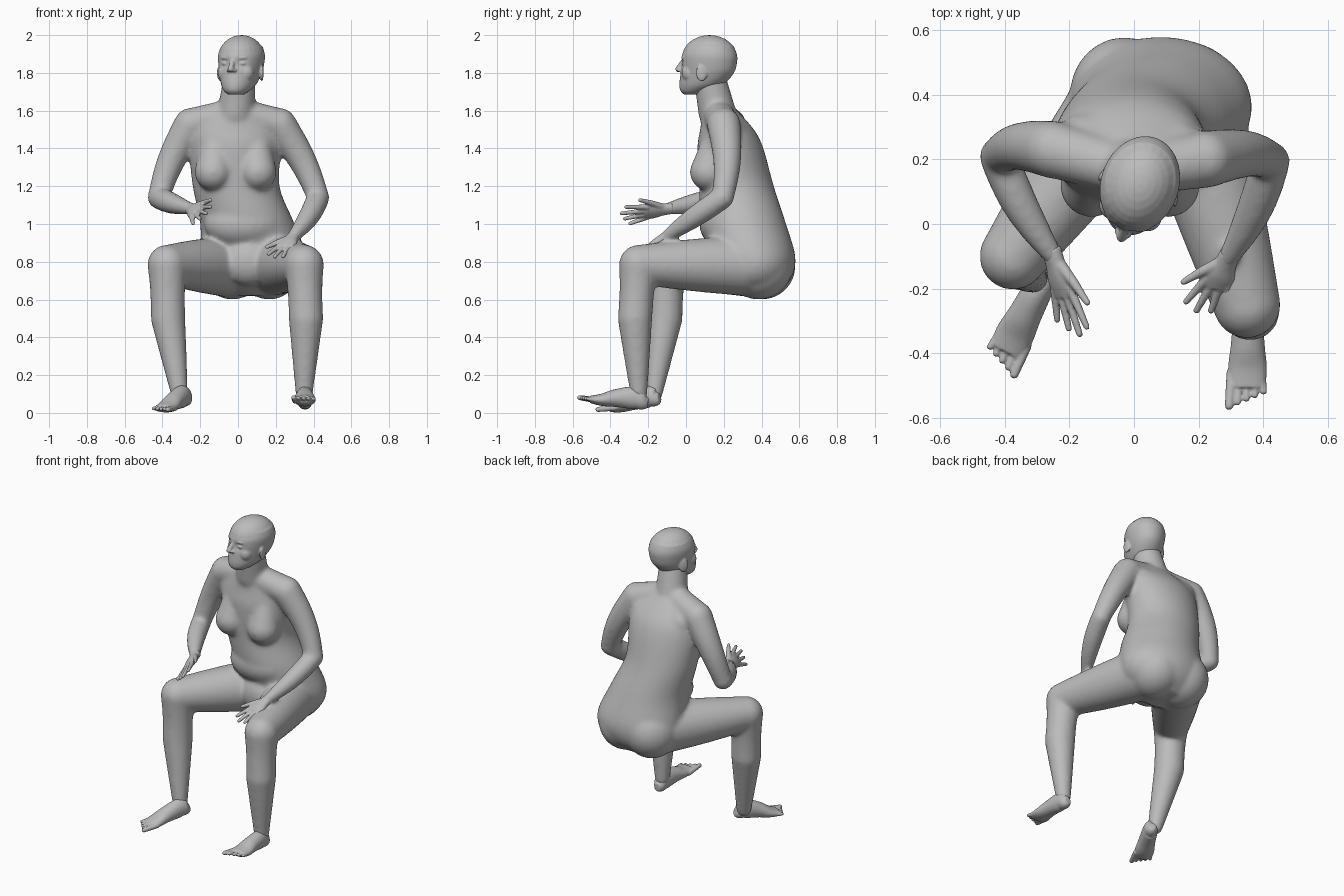
import bpy, bmesh, math
from mathutils import Vector, Matrix

if "Cube" in bpy.data.objects:
    bpy.data.objects.remove(bpy.data.objects["Cube"])

GREY = (0.5, 0.5, 0.5, 1)
clay = bpy.data.materials.new("clay_grey")
clay.use_nodes = True
clay.diffuse_color = GREY
clay.node_tree.nodes["Principled BSDF"].inputs["Base Color"].default_value = GREY
X, Y, Z = Vector((1, 0, 0)), Vector((0, 1, 0)), Vector((0, 0, 1))


def lerp(start, end, t):
    return start + (end - start) * t


def ease(before, start, end, after, t):
    """Smooth curve from start to end, guided by the neighbours."""
    tangent_in, tangent_out = (end - before) / 2, (after - start) / 2
    blend = t * t * (3 - 2 * t)
    return (lerp(start, end, blend) + tangent_in * (t * (1 - t) ** 2)
            - tangent_out * (t * t * (1 - t)))


def loft(bm, sections, side=X, axis=None, sides=24, steps=5):
    """Closed skin through (centre, half width, half depth), eased between sections."""
    guides = [sections[0], *sections, sections[-1]]
    stations = []
    for i in range(len(sections) - 1):
        for step in range(steps):
            stations.append([ease(*values, step / steps) for values in zip(*guides[i:i + 4])])
    stations.append(list(sections[-1]))
    rings = []
    for i, (centre, width, depth) in enumerate(stations):
        previous, following = stations[max(i - 1, 0)], stations[min(i + 1, len(stations) - 1)]
        along = axis or (following[0] - previous[0]).normalized()
        u = (side - along * side.dot(along)).normalized()
        v = along.cross(u)
        angles = [math.tau * k / sides for k in range(sides)]
        rings.append([bm.verts.new(centre + u * width * math.cos(a) + v * depth * math.sin(a))
                      for a in angles])
    for lower, upper in zip(rings, rings[1:]):
        for k in range(sides):
            n = (k + 1) % sides
            bm.faces.new((lower[k], lower[n], upper[n], upper[k]))
    bm.faces.new(rings[0][::-1])
    bm.faces.new(rings[-1])


def ball(bm, centre, radii, turn=0):
    place = Matrix.Translation(centre) @ Matrix.Rotation(turn, 4, 'Z')
    bmesh.ops.create_uvsphere(bm, u_segments=24, v_segments=16, radius=1,
                              matrix=place @ Matrix.Diagonal((*radii, 1)))


def bone(bm, start, end, thick, thin, bulge=0.0, bow=Vector(), side=X):
    """Tapered limb segment with round ends, swelling and bowing in the middle."""
    sections, count = [], 12
    for i in range(count + 1):
        t = i / count
        swell = math.sin(math.pi * t)
        radius = lerp(thick, thin, t) + bulge * swell
        sections.append((lerp(start, end, t) + bow * swell, radius, radius))
    loft(bm, sections, side, steps=1)
    ball(bm, start, [thick] * 3)
    ball(bm, end, [thin] * 3)


def finish(bm, name, voxel, smooth):
    """Fuse the overlapping forms into one smooth skin."""
    bmesh.ops.recalc_face_normals(bm, faces=bm.faces)
    mesh = bpy.data.meshes.new(name)
    bm.to_mesh(mesh)
    bm.free()
    mesh.materials.append(clay)
    ob = bpy.data.objects.new(name, mesh)
    bpy.context.collection.objects.link(ob)
    fuse = ob.modifiers.new("fuse", 'REMESH')
    fuse.mode = 'VOXEL'
    fuse.voxel_size = voxel
    fuse.use_smooth_shade = True
    soften = ob.modifiers.new("soften", 'SMOOTH')
    soften.iterations = smooth
    return ob


# Torso: level sections given by height, right, left, front and back limits
body = bmesh.new()
limits = [(.62, -.06, .2, .26, .46), (.7, -.18, .33, .17, .55), (.82, -.2, .365, .14, .58),
          (1, -.2, .3, .08, .53), (1.2, -.24, .22, .07, .465), (1.4, -.26, .23, .06, .41),
          (1.5, -.25, .22, .075, .36), (1.6, -.15, .13, .09, .27)]
loft(body, [(Vector(((right + left) / 2, (front + back) / 2, z)), (left - right) / 2, (back - front) / 2)
            for z, right, left, front, back in limits], axis=Z, sides=40)

# Chest, belly, lap and seat
for x in (-.13, .105):
    bone(body, Vector((x * .9, .16, 1.42)), Vector((x, .12, 1.275)), .08, .1)
ball(body, (.03, .2, 1), (.21, .13, .13))
ball(body, (.06, .18, .8), (.14, .1, .13))
for x, y in ((-.03, .4), (.165, .385)):
    ball(body, (x, y, .775), (.17, .18, .175))

# Neck and sloping shoulders
nape, skull_base = Vector((-.01, .165, 1.59)), Vector((.01, .12, 1.8))
bone(body, nape, skull_base, .1, .083)
shoulders = Vector((-.25, .23, 1.525)), Vector((.22, .2, 1.525))
for shoulder in shoulders:
    bone(body, nape, shoulder, .08, .088, side=Y)
    bone(body, nape, lerp(nape, shoulder, .6) - Z * .08 + Y * .05, .08, .09, side=Y)

# Arms
elbows = Vector((-.42, .21, 1.14)), Vector((.425, .195, 1.14))
wrists = Vector((-.25, -.1, 1.08)), Vector((.29, -.11, .93))
for shoulder, elbow, wrist, outward in zip(shoulders, elbows, wrists, (-X, X)):
    bone(body, shoulder, elbow, .09, .058, bow=(outward + Y) * .02)
    bone(body, elbow, wrist, .06, .032, bulge=.01, bow=outward * .015)

# Legs
hips = Vector((-.07, .32, .775)), Vector((.19, .3, .78))
knees = Vector((-.375, -.1, .785)), Vector((.35, -.25, .785))
calves = Vector((-.37, -.11, .5)), Vector((.36, -.27, .5))
ankles = Vector((-.31, -.17, .1)), Vector((.35, -.25, .1))
for hip, knee, calf, ankle in zip(hips, knees, calves, ankles):
    bone(body, hip, knee, .16, .105, bulge=.005)
    bone(body, knee, calf, .105, .092, bulge=-.006)
    bone(body, calf, ankle, .092, .046)
finish(body, "body", .011, 16)


def foot(name, heel, toe, inner):
    """Foot along the sole line; inner picks the big toe side."""
    bm = bmesh.new()
    along = (toe - heel).normalized()
    across = along.cross(Z).normalized() * inner

    def at(t, up, offset=0):
        return lerp(heel, toe, t) + across * offset + Z * up
    loft(bm, [(at(0, .045), .02, .025), (at(.07, .045), .038, .043), (at(.2, .06), .046, .06),
              (at(.45, .048), .052, .048), (at(.65, .03), .06, .033), (at(.82, .025), .056, .02)],
         side=across)
    for i in range(5):
        offset, radius, tip = .048 - .023 * i, .013, 1 - .03 * i
        if i == 0:
            radius = .017
        bone(bm, at(.7, .024, offset), at(tip - .03, .027, offset * 1.15), radius, radius * .8, side=across)
    finish(bm, name, .005, 2)


foot("right_foot", Vector((-.265, -.14, .035)), Vector((-.425, -.45, -.01)), -1)
foot("left_foot", Vector((.355, -.2, .01)), Vector((.35, -.575, .055)), 1)


def hand(name, wrist, tip, thumb_side):
    """Flat palm with spread fingers and a thumb."""
    bm = bmesh.new()
    along = (tip - wrist).normalized()
    across = (thumb_side - along * thumb_side.dot(along)).normalized()

    def at(t, offset=0):
        return lerp(wrist, tip, t) + across * offset
    loft(bm, [(at(-.1), .032, .03), (at(.1), .036, .026), (at(.3), .048, .024), (at(.5), .042, .016)],
         side=across)
    for i, reach in enumerate((.92, 1, .92, .8)):
        offset = .034 - .023 * i
        bone(bm, at(.4, offset), at(reach - .03, offset * 1.8), .015, .01, side=across)
    bone(bm, at(.12, .02), at(.35, .06), .02, .015, side=across)
    bone(bm, at(.35, .06), at(.6, .095), .015, .01, side=across)
    finish(bm, name, .005, 2)


hand("right_hand", wrists[0], Vector((-.18, -.35, 1.04)), Vector((.65, 0, .7)))
hand("left_hand", wrists[1], Vector((.21, -.28, .82)), Vector((-.8, .25, .1)))

# Head: jaw loft under a round skull, with pressed-in eye sockets
head = bmesh.new()
jaw = [(1.685, -.09, .04, .045), (1.705, -.075, .066, .08), (1.74, -.04, .09, .12),
       (1.8, -.008, .108, .145), (1.86, .002, .119, .152), (1.9, .005, .12, .147), (1.94, .01, .108, .125)]
loft(head, [(Vector((0, y, z)), width, depth) for z, y, width, depth in jaw], axis=Z, sides=56)
ball(head, (0, .005, 1.88), (.121, .149, .12))
for vert in head.verts:
    for side in (-1, 1):
        socket = Vector((side * .045, -.14, 1.85))
        vert.co.y += .016 * math.exp(-(vert.co - socket).length_squared / .0007)

# Nose, mouth and chin
bridge, nose_tip = Vector((0, -.138, 1.87)), Vector((0, -.17, 1.82))
bone(head, bridge, nose_tip, .011, .016)
for z in (1.772, 1.759):
    ball(head, (0, -.139, z), (.034, .018, .007))
ball(head, (0, -.13, 1.715), (.04, .027, .024))

# Paired features: eyes, nostrils, cheeks, brows, ears
features = [((.045, -.119, 1.85), (.022, .016, .012), 0), ((.016, -.155, 1.813), (.011, .015, .009), 0),
            ((.055, -.085, 1.8), (.045, .045, .05), 0), ((.042, -.118, 1.88), (.035, .02, .012), .3),
            ((.115, 0, 1.8), (.01, .03, .045), .35)]
for (x, y, z), radii, turn in features:
    for side in (-1, 1):
        ball(head, (side * x, y, z), radii, side * turn)
skull = finish(head, "head", .005, 4)
skull.matrix_world = Matrix.Translation((.017, .12, 0)) @ Matrix.Rotation(math.radians(-19), 4, 'Z')
